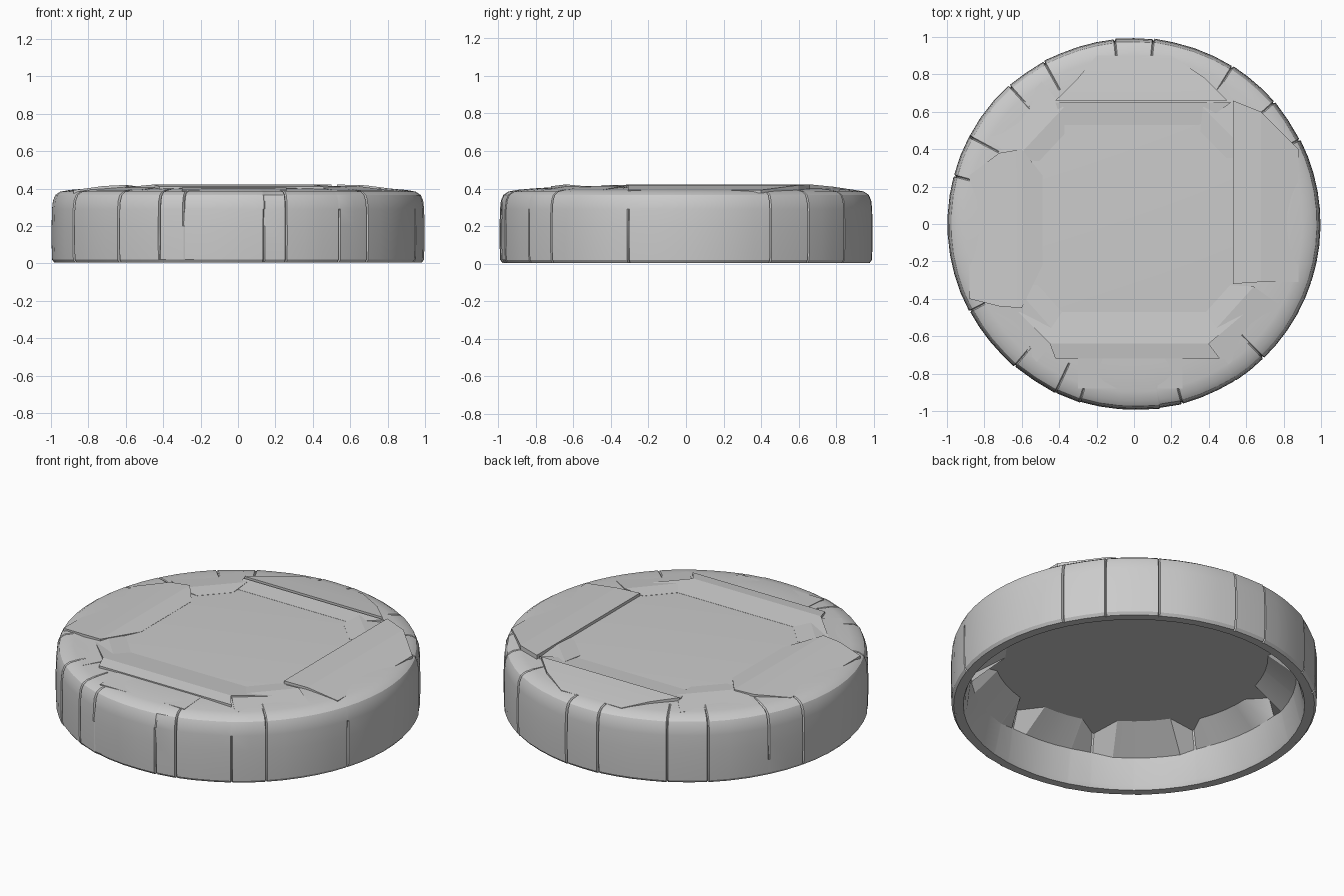
import bpy, bmesh, math, random

if "Cube" in bpy.data.objects:
    bpy.data.objects.remove(bpy.data.objects["Cube"])

random.seed(4)


def finish(name, bm, angle=25):
    bmesh.ops.recalc_face_normals(bm, faces=bm.faces[:])
    me = bpy.data.meshes.new(name)
    bm.to_mesh(me)
    bm.free()
    ob = bpy.data.objects.new(name, me)
    bpy.context.collection.objects.link(ob)
    bpy.ops.object.select_all(action='DESELECT')
    ob.select_set(True)
    bpy.context.view_layer.objects.active = ob
    bpy.ops.object.shade_smooth_by_angle(angle=math.radians(angle))
    return ob


# Stone joints around the rim: angle, lowest z, highest z of the crack
CRACKS = [(-152, 0, 1), (-130, 0, 1), (-115, .08, 1), (-107, .28, 1),
          (-82, 0, .24), (-75, 0, 1), (-57, 0, .2), (-46, 0, 1),
          (-18, 0, .2), (27, 0, 1), (41, 0, 1), (58, 0, 1),
          (84, 0, 1), (96, 0, 1), (119, 0, 1), (132, 0, 1),
          (152, .2, 1), (165, 0, 1)]

# Outer and top profile, from the middle of the top down to the foot
OUTER = [(.74, .405), (.82, .40), (.90, .393), (.95, .384), (.977, .366),
         (.990, .335), (.995, .29), (.997, .20), (.997, .10), (.994, .02),
         (.982, .004)]

# Columns: (angle, crack range or None, radius scale of the stone)
columns = []
for i, (a, lo, hi) in enumerate(CRACKS):
    nxt = CRACKS[(i + 1) % len(CRACKS)][0]
    if nxt <= a:
        nxt += 360
    scale = random.uniform(.995, 1.002)
    columns += [(a - .35, None, 1), (a, (lo, hi), 1), (a + .35, None, scale)]
    n = max(1, round((nxt - a) / 6))
    for k in range(1, n):
        columns.append((a + (nxt - a) * k / n, None, scale))


def inner_profile(angle):
    """Cavity wall: chamfered blocks separated by wedge-shaped gaps."""
    block = int(((angle + 10) % 360) // 36)
    t = (angle + 10) % 36
    ledge = .70 + .03 * (block % 3)
    height = .18 + .02 * (block % 2)
    if min(t, 36 - t) < 4:
        return [(.93, .004), (.915, .03), (.89, .20), (.86, .305)]
    return [(.93, .004), (.92, .03), (.885, height), (ledge, .305)]


# Hollow round body
bm = bmesh.new()
rings = []
for ang, crack, scale in columns:
    t = math.radians(ang)
    col = []
    for i, (r, z) in enumerate(OUTER):
        r *= scale if i > 1 else 1
        if crack and crack[0] <= z <= crack[1]:
            if i >= 4:
                r -= .014
            elif i >= 2:
                z -= .008
        col.append((r, z))
    col += inner_profile(ang)
    rings.append([bm.verts.new((r * math.cos(t), r * math.sin(t), z))
                  for r, z in col])
for a, b in zip(rings, rings[1:] + rings[:1]):
    for i in range(len(a) - 1):
        bm.faces.new((a[i], b[i], b[i + 1], a[i + 1]))
bm.faces.new([c[0] for c in rings])
bm.faces.new([c[-1] for c in rings])
finish("round_stone_shell", bm)


# Raised slabs on the top: stations of (distance out, left edge, right edge, z)
def slab(name, turn, stations, base=.375):
    bm = bmesh.new()
    c, s = math.cos(math.radians(turn)), math.sin(math.radians(turn))
    rows = []
    for d, l, r, z in stations:
        row = [(l, base), (l, z), (r, z), (r, base)]
        rows.append([bm.verts.new((d * c - w * s, d * s + w * c, h))
                     for w, h in row])
    for a, b in zip(rows, rows[1:]):
        for i in range(4):
            j = (i + 1) % 4
            bm.faces.new((a[i], a[j], b[j], b[i]))
    bm.faces.new(rows[0])
    bm.faces.new(rows[-1])
    finish(name, bm, 5)


slab("right_slab", 0, [(.53, -.32, .66, .422), (.68, -.31, .60, .418),
                       (.88, -.31, .40, .392)])
slab("back_slab", 90, [(.66, -.50, .42, .422), (.78, -.38, .30, .410),
                       (.90, -.20, .20, .392)])
slab("back_ramp", 90, [(.53, -.35, .38, .406), (.65, -.52, .42, .415)])
slab("left_slab", 180, [(.49, -.26, .22, .406), (.60, -.40, .45, .420),
                        (.72, -.38, .44, .414), (.88, -.26, .40, .392)])
slab("front_slab", 270, [(.47, -.62, .60, .406), (.64, -.45, .40, .422),
                         (.72, -.42, .46, .412)])
slab("front_ledge", 270, [(.72, -.30, .26, .405), (.88, -.30, .26, .394)])

# Sloping corner chips between the slabs
for name, turn in (("back_right_chip", 45), ("back_left_chip", 137),
                   ("front_left_chip", 222), ("front_right_chip", 318)):
    slab(name, turn, [(.60, -.10, .10, .406), (.70, -.20, .18, .414),
                      (.88, -.22, .20, .393)])
